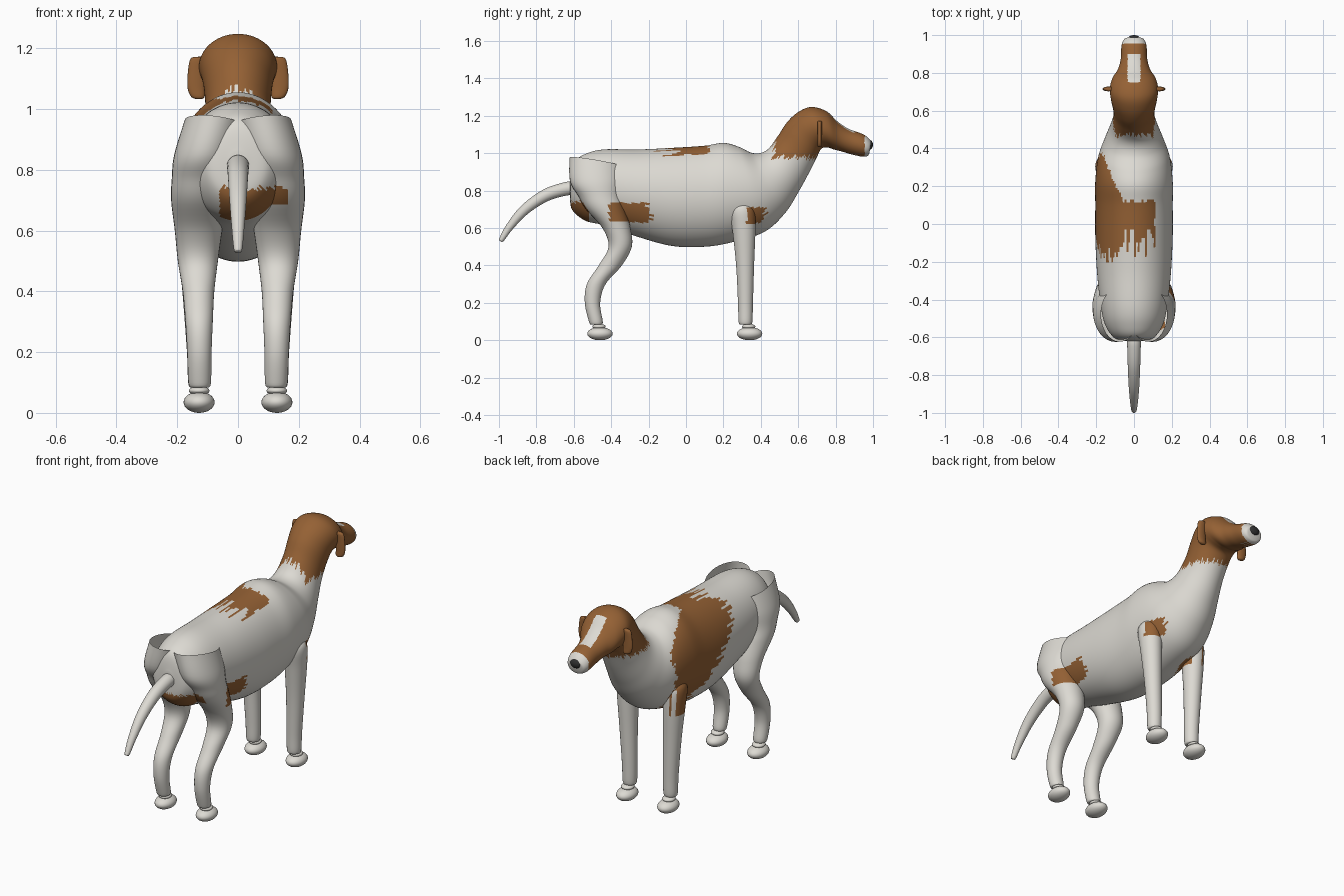
import bpy, math, random
from mathutils import Vector as V

if "Cube" in bpy.data.objects:
    bpy.data.objects.remove(bpy.data.objects["Cube"])

random.seed(4)
JIT = [random.uniform(-1, 1) for _ in range(128)]


def material(name, col):
    m = bpy.data.materials.new(name)
    m.diffuse_color = (*col, 1)
    m.use_nodes = True
    m.node_tree.nodes["Principled BSDF"].inputs["Base Color"].default_value = m.diffuse_color
    return m


WHITE = material("pale_coat", (0.72, 0.70, 0.65))
BROWN = material("brown_coat", (0.30, 0.12, 0.035))
BLACK = material("nose_black", (0.03, 0.03, 0.03))


# Coat pattern: true where a point is brown, j gives ragged edges
def is_brown(p, j):
    x, y, z = p
    r = JIT[j % 128]
    if y > 0.47 + 0.015 * r and z > 0.98 + 0.015 * r:
        blaze = abs(x) < 0.034 and z > 1.08 and 0.75 < y < 0.90
        return not blaze and y < 0.955
    if z > 0.86 and -0.06 < x < 0.11 and -0.10 + 0.09 * r < y < 0.12 + 0.01 * r:
        return True
    if x <= -0.06 and z > 0.55:
        front = 0.12 + 0.26 * min(1, (-0.06 - x) / 0.11) if z > 0.85 else 0.36
        back = -0.16 + max(0, 0.9 - z) * 1.05
        return back + 0.05 * r < y < front + 0.012 * r
    if x > 0.05 and 0.63 < z < 0.735:
        if -0.41 < y < -0.19 + 0.03 * r:
            return True
        if z < 0.71 and 0.325 < y < 0.42 + 0.015 * r:
            return True
    return y < -0.52 and -0.08 < x < 0.17 and 0.62 < z < 0.74 + 0.01 * r


def catmull(a, b, c, d, t):
    return 0.5 * (2 * b + (c - a) * t + (2 * a - 5 * b + 4 * c - d) * t * t
                  + (3 * b - a - 3 * c + d) * t ** 3)


# Smooth tube through rings of (centre, half axis, half axis)
def loft(name, rings, sides=32, steps=6, caps=(True, True), paint=True):
    n = len(rings)
    dense = []
    for i in range(n - 1):
        q = [rings[max(0, min(n - 1, i + k))] for k in (-1, 0, 1, 2)]
        for s in range(steps):
            dense.append([catmull(*(V(r[k]) for r in q), s / steps) for k in range(3)])
    dense.append([V(k) for k in rings[-1]])
    verts, faces, cols = [], [], []
    for c, u, v in dense:
        for j in range(sides):
            a = math.tau * j / sides
            verts.append(c + u * math.cos(a) + v * math.sin(a))
    for i in range(len(dense) - 1):
        for j in range(sides):
            k = (j + 1) % sides
            f = [i * sides + j, i * sides + k, (i + 1) * sides + k, (i + 1) * sides + j]
            faces.append(f)
            mid = sum((verts[m] for m in f), V()) / 4
            cols.append(1 if paint and is_brown(mid, j) else 0)
    last = (len(dense) - 1) * sides
    for on, start in zip(caps, (0, last)):
        if on:
            faces.append([start + j for j in range(sides)])
            cols.append(0)
    me = bpy.data.meshes.new(name)
    me.from_pydata(verts, [], faces)
    me.materials.append(WHITE)
    me.materials.append(BROWN)
    for p, c in zip(me.polygons, cols):
        p.material_index = c
    ob = bpy.data.objects.new(name, me)
    bpy.context.collection.objects.link(ob)
    bpy.context.view_layer.objects.active = ob
    ob.select_set(True)
    bpy.ops.object.mode_set(mode='EDIT')
    bpy.ops.mesh.select_all(action='SELECT')
    bpy.ops.mesh.normals_make_consistent(inside=False)
    bpy.ops.object.mode_set(mode='OBJECT')
    bpy.ops.object.shade_smooth_by_angle(angle=math.radians(50))
    ob.select_set(False)
    return ob


def ellipsoid(name, loc, size, mat, rot=(0, 0, 0)):
    bpy.ops.mesh.primitive_uv_sphere_add(segments=32, ring_count=16, location=loc, rotation=rot)
    ob = bpy.context.object
    ob.name = name
    ob.scale = size
    ob.data.materials.append(mat)
    bpy.ops.object.shade_smooth()
    ob.select_set(False)
    return ob


# Body, neck and head: top y, top z, bottom y, bottom z, half width
PROFILE = [
    (-.62, .86, -.62, .78, .03), (-.60, .95, -.61, .70, .10), (-.54, .995, -.54, .64, .15),
    (-.44, 1.02, -.44, .615, .175), (-.25, 1.02, -.28, .56, .195), (-.05, 1.03, -.08, .505, .205),
    (.10, 1.04, .10, .50, .205), (.20, 1.055, .25, .525, .205), (.28, 1.035, .42, .58, .19),
    (.36, 1.0, .53, .68, .155), (.43, 1.015, .60, .79, .125), (.49, 1.09, .655, .89, .108),
    (.54, 1.165, .70, .98, .112), (.60, 1.22, .725, 1.025, .122), (.67, 1.247, .76, 1.03, .128),
    (.75, 1.225, .79, 1.02, .115), (.81, 1.17, .83, 1.01, .085), (.87, 1.13, .88, .995, .07),
    (.95, 1.10, .94, .982, .066), (.985, 1.07, .97, .985, .052), (.99, 1.05, .98, 1.0, .03)]
loft("body_and_head",
     [((0, (a + c) / 2, (b + d) / 2), (w, 0, 0), (0, (a - c) / 2, (b - d) / 2))
      for a, b, c, d, w in PROFILE], sides=128, steps=8)

# Legs: centre x, centre y, z, half width x, half width y
FRONT = [(.145, .30, .735, .012, .015), (.145, .30, .72, .045, .05), (.145, .302, .68, .06, .068),
         (.143, .31, .58, .056, .061), (.136, .316, .40, .047, .048),
         (.128, .318, .20, .04, .04), (.127, .318, .10, .037, .037), (.127, .318, .083, .028, .028)]
HIND = [(.11, -.48, .85, .10, .14), (.125, -.46, .77, .093, .115), (.13, -.43, .70, .09, .105),
        (.13, -.372, .60, .078, .075), (.132, -.352, .50, .066, .062), (.13, -.405, .40, .052, .062),
        (.128, -.48, .30, .045, .05), (.127, -.50, .20, .04, .041),
        (.126, -.482, .10, .037, .037), (.126, -.48, .083, .028, .028)]


def leg_rings(rows, s):
    return [((s * x, y, z), (s * rx, 0, 0), (0, ry, 0)) for x, y, z, rx, ry in rows]


for side, s in (("right", 1), ("left", -1)):
    loft("front_leg_" + side, leg_rings(FRONT, s))
    rim = [((s * .075, -.478, .952), (s * .10, 0, .012), (0, .145, -.025))]
    loft("hind_leg_" + side, rim + leg_rings(HIND, s), caps=(False, True))
    for end, y in (("front", .34), ("hind", -.46)):
        ellipsoid(f"{end}_paw_{side}", (s * .128, y, .035), (.051, .068, .035), WHITE)
        ellipsoid(f"{end}_ankle_{side}", (s * .128, y - .005, .073), (.034, .036, .015), WHITE)
    # Drooping ears
    ear = [(.118, 1.172, .012), (.132, 1.165, .024), (.138, 1.12, .027),
           (.138, 1.07, .028), (.132, 1.04, .022), (.128, 1.032, .006)]
    e = loft("ear_" + side, [((s * x, .715, z), (s * w, 0, 0), (0, .012 if w > .015 else .005, 0))
                             for x, z, w in ear])
    for p in e.data.polygons:
        p.material_index = 1

# Tail: y, z, radius, slope angle
TAIL = [(-.59, .81, .036, 0.1), (-.64, .81, .036, 0.2), (-.75, .775, .033, .45), (-.86, .70, .028, .75),
        (-.94, .61, .021, .95), (-.985, .54, .014, 1.05), (-.992, .53, .007, 1.05)]
loft("tail", [((0, y, z), (r, 0, 0), (0, -r * math.sin(a), r * math.cos(a)))
              for y, z, r, a in TAIL], paint=False)

# Nose
ellipsoid("nose", (0, .98, 1.045), (.033, .02, .026), BLACK)
